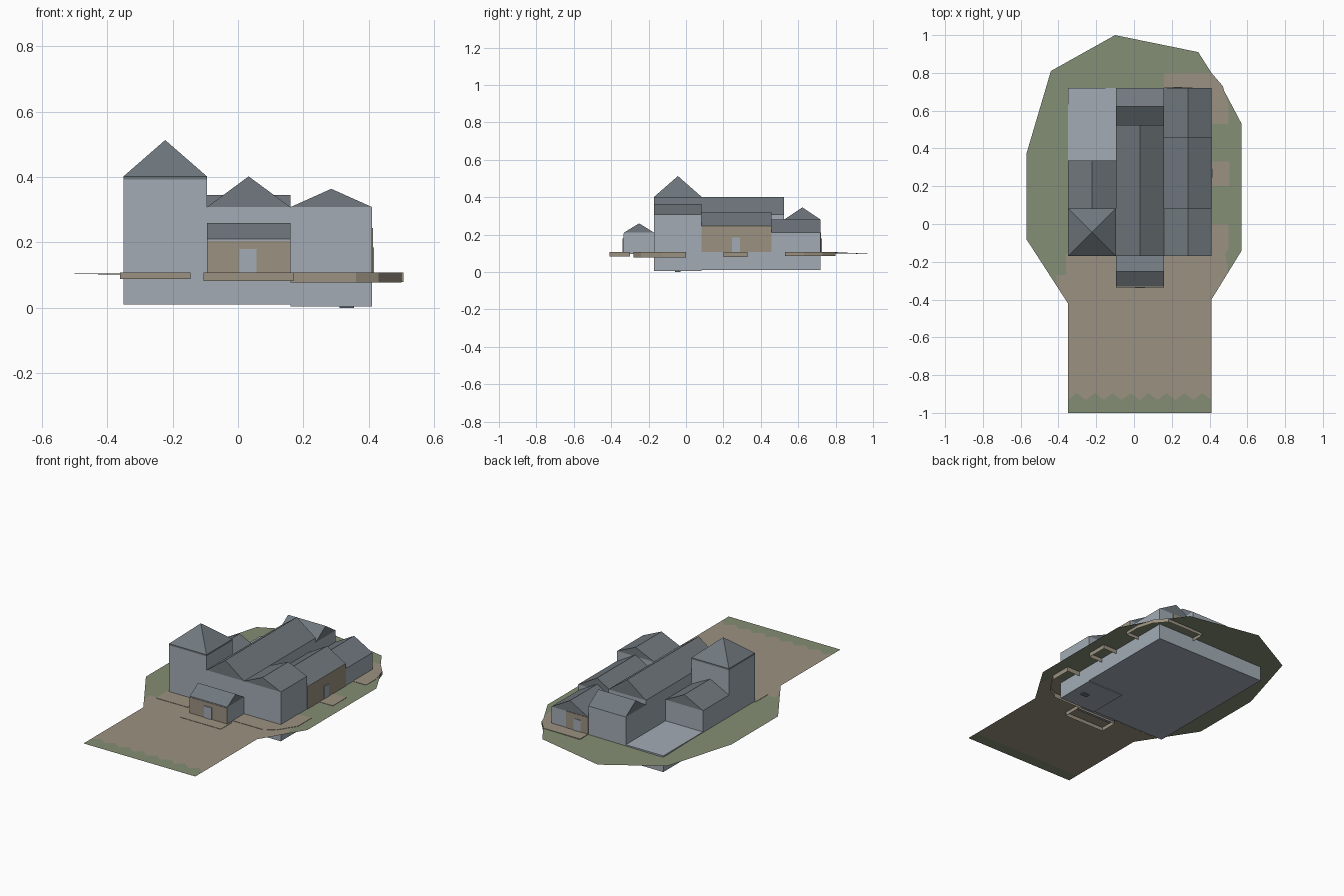
import bpy
import bmesh

cube = bpy.data.objects.get("Cube")
if cube:
    bpy.data.objects.remove(cube, do_unlink=True)


def make_material(name, red, green, blue):
    mat = bpy.data.materials.new(name)
    mat.use_nodes = True
    colour = (red, green, blue, 1)
    mat.diffuse_color = colour
    mat.node_tree.nodes["Principled BSDF"].inputs["Base Color"].default_value = colour
    return mat


WALL = make_material("pale blue grey wall", .36, .41, .46)
ROOF = make_material("slate roof", .165, .19, .21)
EARTH = make_material("tan earth", .33, .285, .22)
GRASS = make_material("dull green grass", .23, .27, .175)


def build(name, points, faces, mat):
    """Make a flat-shaded object from points and faces."""
    mesh = bpy.data.meshes.new(name)
    mesh.from_pydata(points, [], faces)
    mesh.materials.append(mat)
    obj = bpy.data.objects.new(name, mesh)
    bpy.context.collection.objects.link(obj)
    return obj


def box(name, xs, ys, zs, mat):
    bm = bmesh.new()
    bmesh.ops.create_cube(bm, size=1)
    for vert in bm.verts:
        for axis, span in enumerate((xs, ys, zs)):
            vert.co[axis] = span[1] if vert.co[axis] > 0 else span[0]
    mesh = bpy.data.meshes.new(name)
    bm.to_mesh(mesh)
    bm.free()
    mesh.materials.append(mat)
    obj = bpy.data.objects.new(name, mesh)
    bpy.context.collection.objects.link(obj)
    return obj


def gable_roof(name, xs, ys, eave, ridge, along="y"):
    """Closed roof prism with its ridge along one axis."""
    span, run = (xs, ys) if along == "y" else (ys, xs)
    middle = sum(span) / 2
    points = []
    for end in run:
        for across, z in ((span[0], eave), (span[1], eave), (middle, ridge)):
            points.append((across, end, z) if along == "y" else (end, across, z))
    faces = [(0, 1, 2), (5, 4, 3), (0, 3, 4, 1), (1, 4, 5, 2), (2, 5, 3, 0)]
    roof = build(name, points, faces, ROOF)
    bm = bmesh.new()
    bm.from_mesh(roof.data)
    bmesh.ops.recalc_face_normals(bm, faces=bm.faces)
    bm.to_mesh(roof.data)
    bm.free()


def house(name, xs, ys, base, eave, ridge, along="y"):
    box(name + "_walls", xs, ys, (base, eave), WALL)
    gable_roof(name + "_roof", xs, ys, eave, ridge, along)


def ground_height(y):
    return GROUND - max(0, y - .8) * .05


def sheet(name, outline, mat, lift=0):
    points = [(x, y, ground_height(y) + lift) for x, y in outline]
    return build(name, points, [tuple(range(len(points)))], mat)


def apron(name, outline, bottom):
    """Earth terrace: a top face with a skirt hanging below the ground."""
    count = len(outline)
    points = [(x, y, z) for z in (GROUND + .002, bottom) for x, y in outline]
    faces = [tuple(range(count))]
    for i in range(count):
        j = (i + 1) % count
        faces.append((count + i, count + j, j, i))
    build(name, points, faces, EARTH)


GROUND = .106
BASE = .01
WEST, INNER_WEST, INNER_EAST, EAST = -.35, -.095, .16, .41
FRONT, SECOND, BACK = -.17, .083, .72
west_side = (WEST, INNER_WEST)
middle_side = (INNER_WEST, INNER_EAST)
east_side = (INNER_EAST, EAST)

# Tower with pyramid roof
tower_y = (FRONT, SECOND)
box("tower_walls", west_side, tower_y, (BASE, .392), WALL)
box("tower_eaves", west_side, tower_y, (.392, .402), ROOF)
corners = [(WEST, FRONT, .402), (INNER_WEST, FRONT, .402),
           (INNER_WEST, SECOND, .402), (WEST, SECOND, .402)]
apex = (sum(west_side) / 2, sum(tower_y) / 2, .513)
build("tower_roof", corners + [apex],
      [(0, 1, 4), (1, 2, 4), (2, 3, 4), (3, 0, 4)], ROOF)

# Wings around the central hall
house("west_wing", west_side, (SECOND, .335), BASE, .24, .305)
house("central_hall", middle_side, (FRONT, .525), BASE, .308, .402)
house("back_block", middle_side, (.525, BACK), BASE, .28, .345, "x")
house("east_front_block", east_side, (FRONT, SECOND), .005, .308, .364)
house("east_middle_block", east_side, (SECOND, .457), BASE, .245, .318)
house("east_back_block", east_side, (.457, BACK), BASE, .21, .28)
house("porch", middle_side, (-.332, FRONT), GROUND - .01, .21, .26, "x")

# Paved yard behind the west wing
box("yard", west_side, (.335, BACK), (BASE, GROUND + .004), WALL)

# Earth wall panels and doors
box("porch_front_panel", middle_side, (-.335, -.331), (GROUND, .205), EARTH)
box("porch_door", (.005, .057), (-.339, -.334), (GROUND, .18), WALL)
box("east_panel", (.409, .413), (SECOND, .457), (GROUND, .245), EARTH)
box("east_door", (.412, .416), (.245, .29), (GROUND, .185), WALL)
box("back_panel", (INNER_EAST, .31), (.719, .723), (GROUND, .21), EARTH)
box("back_door", (.21, .255), (.722, .726), (GROUND, .18), WALL)
box("base_hatch", (.31, .355), (-.06, -.03), (0, .006), ROOF)

# Ground sheets
sheet("front_verge", [(WEST, -1), (EAST, -1), (EAST, -.93), (WEST, -.93)], GRASS)
shared = [(-.41, -.327), (-.41, -.27), (-.3, -.27), (-.3, FRONT),
          (EAST, FRONT), (EAST, -.14), (.48, -.14), (.5, -.254)]
sheet("forecourt", [(WEST, -.42), (WEST, -.93), (EAST, -.93), (EAST, -.4)]
      + shared[::-1], EARTH)
sheet("lawn", shared + [(.57, -.14), (.57, .53), (.48, .7), (EAST, .8),
                        (.34, .91), (-.1, 1), (-.44, .81), (-.57, .37),
                        (-.57, -.08)], GRASS)

# Ragged grass edge on the forecourt
teeth = 8
step = (EAST - WEST) / teeth
for i in range(teeth):
    left = WEST + i * step
    sheet("grass_tooth", [(left, -.932), (left + step, -.932),
                          (left + step / 2, -.895)], GRASS, .001)

# Earth aprons with skirts
apron("porch_apron", [(-.105, -.41), (.17, -.41), (.17, -.3), (-.105, -.3)], .083)
apron("tower_apron", [(-.36, -.28), (-.145, -.28), (-.145, -.16), (-.36, -.16)], .088)
apron("east_front_apron", [(.16, -.28), (.36, -.28), (.43, -.24), (.5, -.13),
                           (.5, 0), (.4, 0), (.4, -.16), (.16, -.16)], .077)
apron("east_door_apron", [(.4, .2), (.505, .2), (.505, .33), (.4, .33)], .08)
apron("back_apron", [(.4, .53), (.5, .53), (.5, .63), (.47, .73), (.41, .8),
                     (.16, .8), (.16, .71), (.4, .71)], .085)
